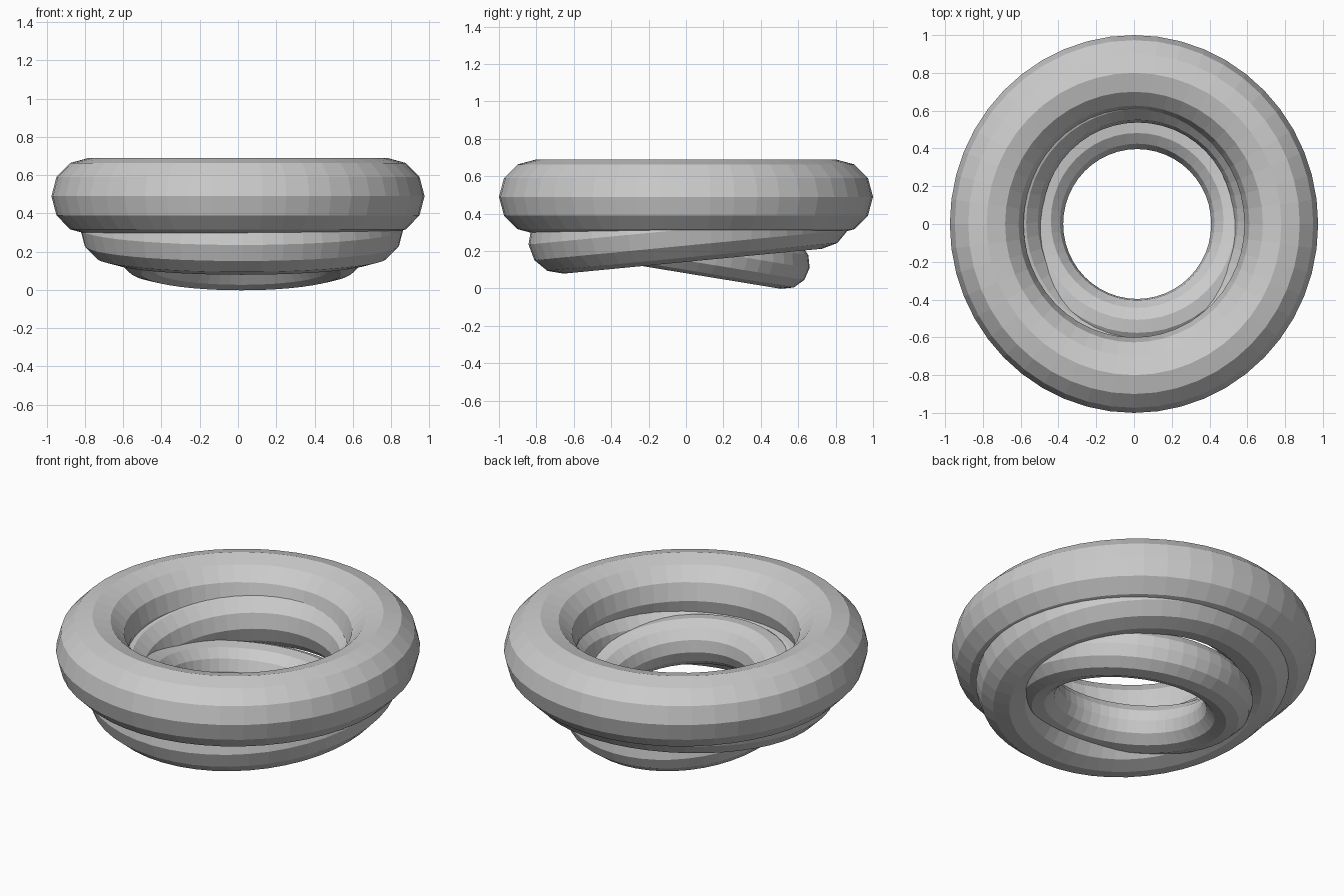
import bpy
from math import radians

if "Cube" in bpy.data.objects:
    bpy.data.objects.remove(bpy.data.objects["Cube"])


def ring(name, size, location, tilt):
    """Flat-shaded 12-sided tube ring, slightly narrower in x, tilted about x."""
    bpy.ops.mesh.primitive_torus_add(
        major_radius=0.8 * size, minor_radius=0.2 * size,
        major_segments=48, minor_segments=12,
        location=location, rotation=(radians(tilt), 0, 0))
    obj = bpy.context.object
    obj.name = name
    obj.scale.x = 0.975
    bpy.ops.object.shade_flat()
    return obj


# Three loosely stacked rings, largest on top
ring("large_top_ring", 1.0, (0, 0, 0.49), 0)
ring("middle_ring", 0.866, (0.02, 0.02, 0.318), 5.5)
ring("small_bottom_ring", 0.67, (0.017, 0, 0.217), -9.3)
